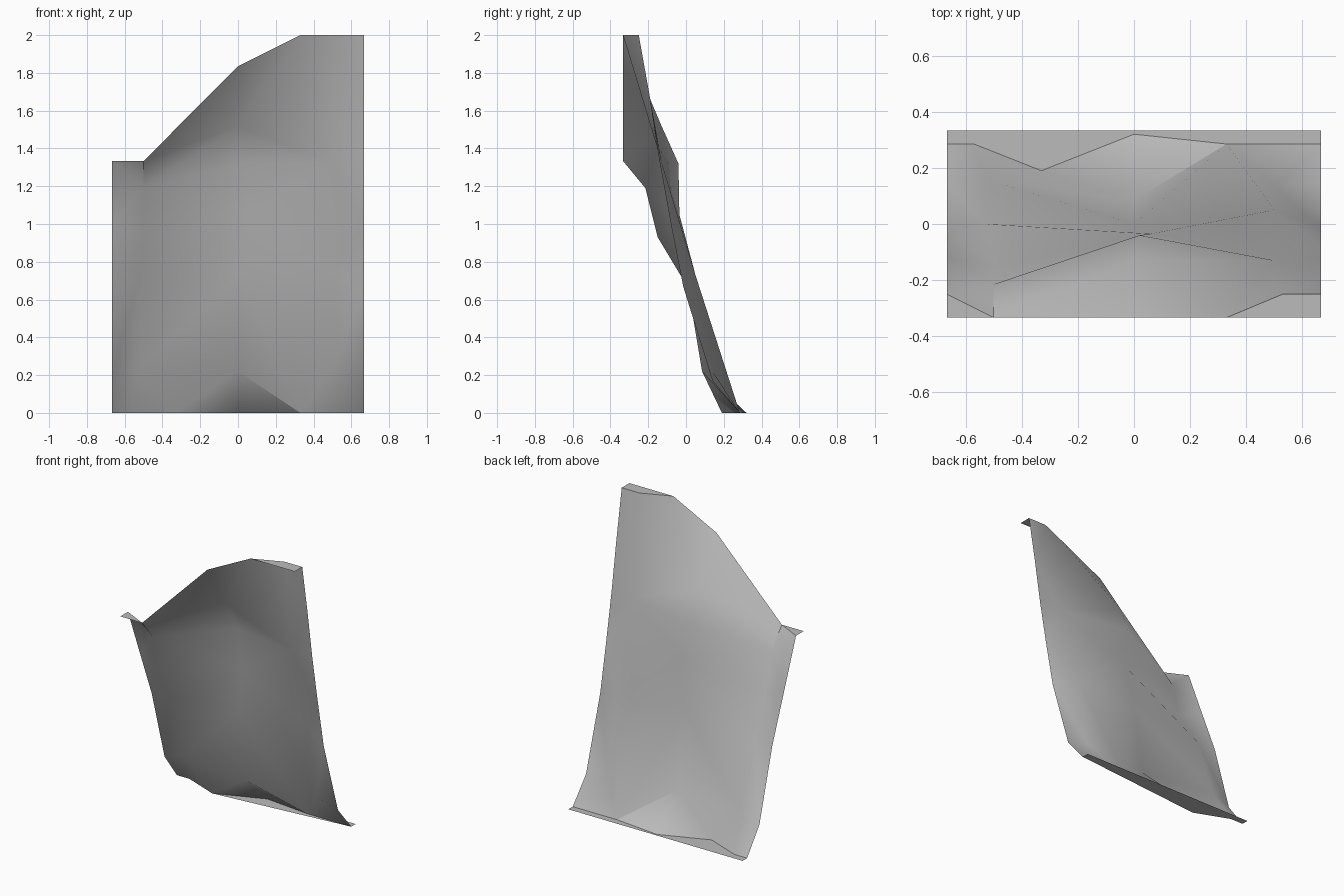
import bpy, bmesh, math
from mathutils import Vector

cube = bpy.data.objects.get("Cube")
if cube:
    bpy.data.objects.remove(cube, do_unlink=True)

# Stone colour
stone = bpy.data.materials.new("grey_stone")
stone.use_nodes = True
grey = (0.5, 0.5, 0.5, 1)
stone.diffuse_color = grey
stone.node_tree.nodes["Principled BSDF"].inputs["Base Color"].default_value = grey

bm = bmesh.new()
SIDE, FRONT, BACK = 2 / 3, -1 / 3, 1 / 3


def point(x, y, z):
    return bm.verts.new((x, y, z))


def column(points):
    """Rock points of one column, listed from bottom to top."""
    return [point(*p) for p in points]


def edge_column(x, profile):
    """Straight tile edge at constant x."""
    return [point(x, y, z) for y, z in profile]


def strip(left, right, steps):
    """Triangles between two columns; each step climbs one side."""
    i = j = 0
    for step in steps:
        if step == "L":
            bm.faces.new((left[i], right[j], left[i + 1]))
            i += 1
        else:
            bm.faces.new((left[i], right[j], right[j + 1]))
            j += 1


# Columns of the rock face
left_edge = edge_column(-SIDE, [(.285, 0), (.15, .18), (.01, .67), (-.12, 1), (-.25, 4 / 3)])
left = column([(-.57, .285, 0), (-.53, .16, .22), (-.53, 0, .68),
               (-.5, -.15, .93), (-.5, -.215, 1.19), (-.5, FRONT, 4 / 3)])
toe = point(-.33, .19, 0)
centre = column([(0, .085, .22), (0, 0, .73), (.06, -.035, 1.05),
                 (.02, -.04, 1.32), (0, -.13, 1.52), (0, FRONT, 1.835)])
foot, gully, shoulder, bump, rim, lip = column([
    (.33, .285, 0), (.5, .14, .22), (.5, .05, .73),
    (.5, -.13, 1.33), (.53, -.25, 2), (.33, FRONT, 2)])
right_edge = edge_column(SIDE, [(.285, 0), (.14, .17), (-.015, .67), (-.08, 1),
                                (-.14, 1.33), (-.19, 1.65), (-.25, 2)])

# Rock face
strip(left_edge, left, "RLRLRLRLR")
strip(left, [toe] + centre, "LRRLRLLRRLR")
strip(centre, [foot, shoulder, bump, lip], "LRLRLLRL")
strip([foot, gully, shoulder, bump, rim], right_edge, "LRRLRLRRLR")
bm.faces.new((foot, gully, shoulder))
bm.faces.new((bump, rim, lip))

# Sloping apron under the central notch
apron = point(0, .32, 0)
bm.faces.new((toe, apron, centre[0]))
bm.faces.new((centre[0], apron, foot))

# Flat ledges at the base and at both top corners
bm.faces.new((left_edge[0], left[0], toe, apron, foot, right_edge[0],
              point(SIDE, BACK, 0), point(-SIDE, BACK, 0)))
bm.faces.new((lip, rim, right_edge[-1], point(SIDE, FRONT, 2)))
bm.faces.new((left[-1], left_edge[-1], point(-SIDE, FRONT, 4 / 3)))

# Make the outer side face up and back
bmesh.ops.triangulate(bm, faces=[f for f in bm.faces if len(f.verts) > 4])
bmesh.ops.recalc_face_normals(bm, faces=bm.faces)
outward = Vector((0, 1, 1))
if sum(f.normal.dot(outward) * f.calc_area() for f in bm.faces) < 0:
    bmesh.ops.reverse_faces(bm, faces=bm.faces)

mesh = bpy.data.meshes.new("cliff_face")
bm.to_mesh(mesh)
bm.free()
mesh.materials.append(stone)
cliff = bpy.data.objects.new("cliff_face", mesh)
bpy.context.collection.objects.link(cliff)

# Smooth rock with sharp ledges
bpy.ops.object.select_all(action="DESELECT")
cliff.select_set(True)
bpy.context.view_layer.objects.active = cliff
bpy.ops.object.shade_smooth_by_angle(angle=math.radians(40))
